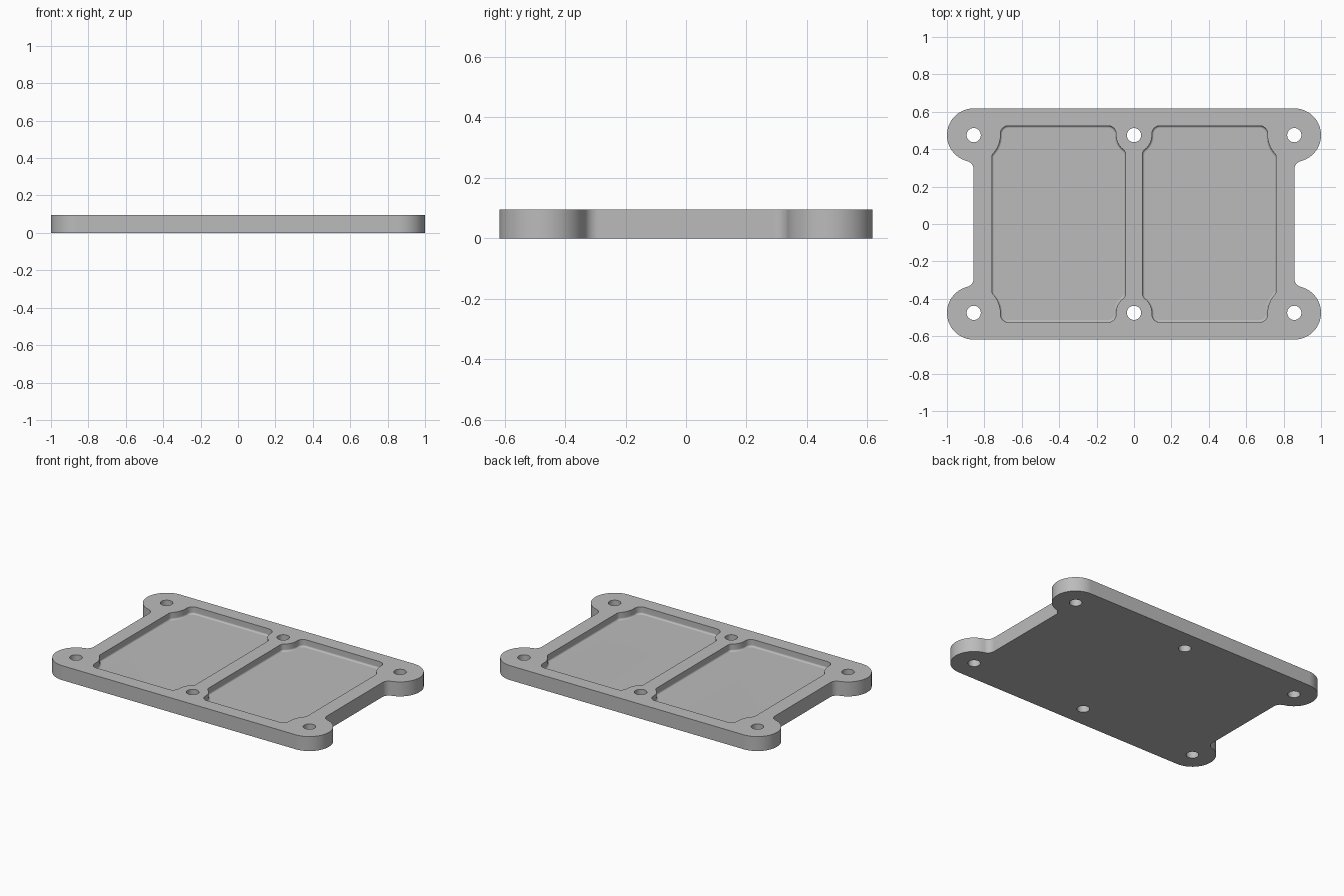
import bpy, bmesh, math
from math import atan2, cos, sin, sqrt, pi

cube = bpy.data.objects.get("Cube")
if cube:
    bpy.data.objects.remove(cube, do_unlink=True)

HEIGHT = 0.096
HOLE_X, HOLE_Y, HOLE_R = 0.857, 0.475, 0.038
LOBE_R = 0.143
FLOOR_Z = 0.048
POCKET_X, POCKET_W, POCKET_H = 0.403, 0.357, 0.525

gray = bpy.data.materials.new("plain gray")
gray.use_nodes = True
color = (0.5, 0.5, 0.5, 1)
gray.diffuse_color = color
gray.node_tree.nodes["Principled BSDF"].inputs["Base Color"].default_value = color


def arc(cx, cy, r, a, b, n=12):
    """Points along an arc from angle a to angle b."""
    return [(cx + r * cos(a + (b - a) * i / n), cy + r * sin(a + (b - a) * i / n))
            for i in range(n + 1)]


def flip(points, sx, sy):
    return [(sx * x, sy * y) for x, y in points]


def closed(right, left):
    """Join a right and a left corner path (side to top) into a full outline."""
    return (right + flip(left, -1, 1)[::-1]
            + flip(left, -1, -1) + flip(right, 1, -1)[::-1])


def prism(name, outline, z0, z1, bevel=0):
    """Extrude an outline, optionally rounding its lower edge."""
    bm = bmesh.new()
    base = bm.faces.new([bm.verts.new((x, y, z0)) for x, y in outline])
    top = bmesh.ops.extrude_face_region(bm, geom=[base], use_keep_orig=True)["geom"]
    for v in top:
        if isinstance(v, bmesh.types.BMVert):
            v.co.z = z1
    bmesh.ops.recalc_face_normals(bm, faces=bm.faces)
    if bevel:
        low = [e for e in bm.edges if all(abs(v.co.z - z0) < 1e-5 for v in e.verts)]
        bmesh.ops.bevel(bm, geom=low, offset=bevel, segments=4, profile=0.5, affect='EDGES')
    mesh = bpy.data.meshes.new(name)
    bm.to_mesh(mesh)
    bm.free()
    mesh.materials.append(gray)
    obj = bpy.data.objects.new(name, mesh)
    bpy.context.collection.objects.link(obj)
    return obj


def lobe_corner(fillet=0.048):
    """Outer corner: a fillet from the side wall into the round lug."""
    dy = sqrt((LOBE_R + fillet) ** 2 - fillet ** 2)
    a = atan2(-dy, fillet)
    return (arc(HOLE_X + fillet, HOLE_Y - dy, fillet, pi, a + pi, 8)
            + arc(HOLE_X, HOLE_Y, LOBE_R, a, pi / 2, 28)[1:])


def pocket_corner(hole_x, r, fillet=0.03, round_r=0.042):
    """Pocket corner that steps around a screw boss."""
    dx = hole_x - (POCKET_W - fillet)
    dy = sqrt((r + fillet) ** 2 - dx ** 2)
    a = atan2(dy, dx)
    return (arc(POCKET_W - fillet, HOLE_Y - dy, fillet, 0, a, 8)
            + arc(hole_x, HOLE_Y, r, a - pi, -pi, 10)[1:]
            + arc(hole_x - r - round_r, POCKET_H - round_r, round_r, 0, pi / 2, 10))


# Base plate with four round lugs
plate = prism("cover_plate", closed(lobe_corner(), lobe_corner()), 0, HEIGHT)
cutters = []

# Two shallow pockets, mirrored about the centre rib
outer = pocket_corner(HOLE_X - POCKET_X, LOBE_R)
inner = pocket_corner(POCKET_X, 0.096)
pocket = closed(outer, inner)
for side in (1, -1):
    outline = [(side * (x + POCKET_X), y) for x, y in pocket]
    cutters.append(prism("pocket_cutter", outline, FLOOR_Z, HEIGHT + 0.05, 0.012))

# Six through holes
for x in (-HOLE_X, 0, HOLE_X):
    for y in (-HOLE_Y, HOLE_Y):
        circle = arc(x, y, HOLE_R, 0, 2 * pi, 40)[:-1]
        cutters.append(prism("hole_cutter", circle, -0.05, HEIGHT + 0.05))

bpy.ops.object.select_all(action='DESELECT')
bpy.context.view_layer.objects.active = plate
plate.select_set(True)
for cutter in cutters:
    cutter.hide_render = True
    mod = plate.modifiers.new("cut", 'BOOLEAN')
    mod.operation = 'DIFFERENCE'
    mod.solver = 'EXACT'
    mod.object = cutter
    bpy.ops.object.modifier_apply(modifier=mod.name)
    bpy.data.objects.remove(cutter, do_unlink=True)

# Smooth curved walls with crisp rims
bpy.ops.object.shade_smooth_by_angle(angle=math.radians(30))
weighted = plate.modifiers.new("weighted_normals", 'WEIGHTED_NORMAL')
weighted.keep_sharp = True
